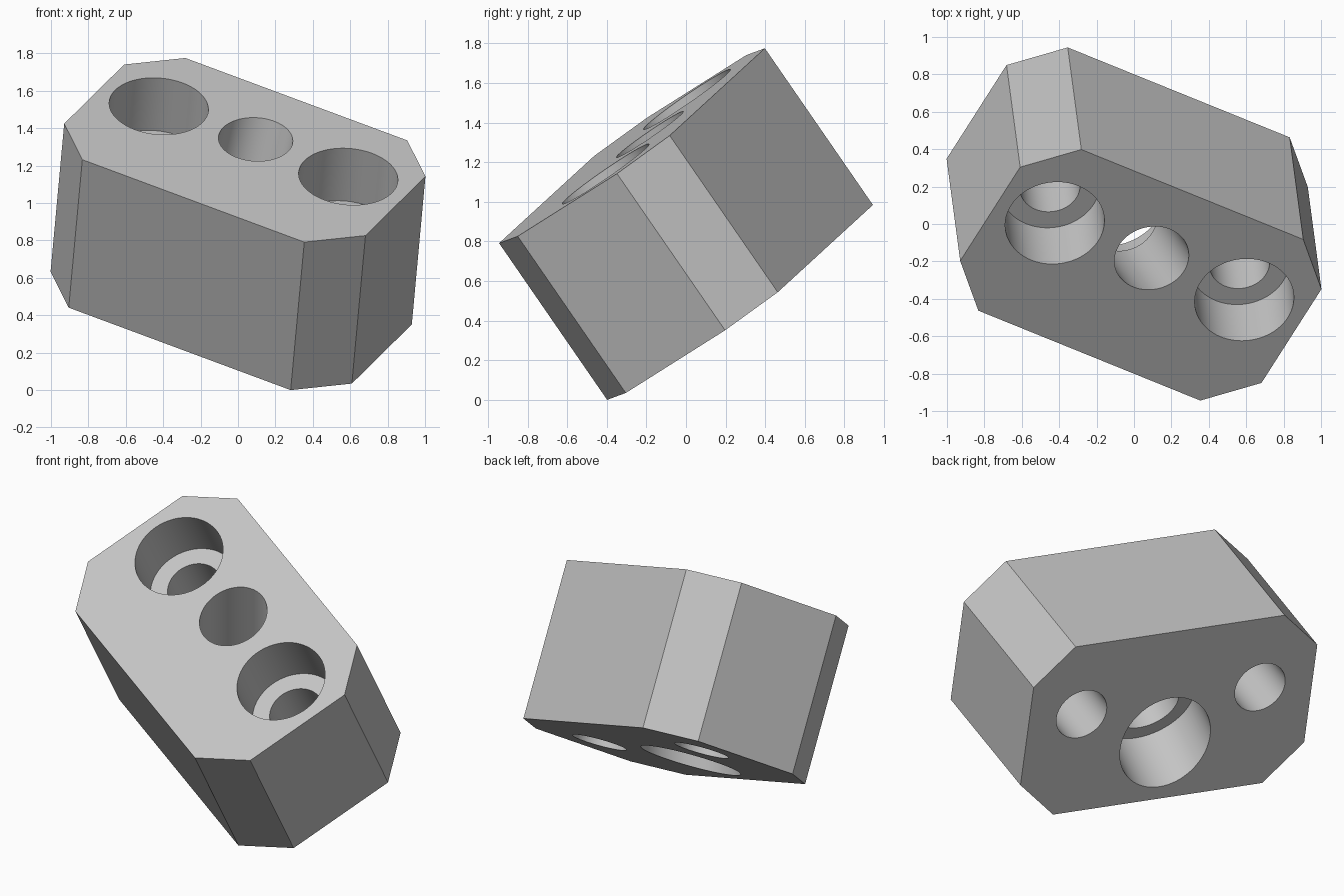
import bpy, bmesh, math
from mathutils import Matrix, Vector

if "Cube" in bpy.data.objects:
    bpy.data.objects.remove(bpy.data.objects["Cube"], do_unlink=True)

HALF_LENGTH, HALF_WIDTH, HALF_DEPTH, CORNER = 0.919, 0.579, 0.482, 0.242

grey = bpy.data.materials.new("plain grey")
grey.use_nodes = True
colour = (0.55, 0.55, 0.55, 1)
grey.diffuse_color = colour
grey.node_tree.nodes["Principled BSDF"].inputs["Base Color"].default_value = colour


def add_object(name, bm):
    mesh = bpy.data.meshes.new(name)
    bmesh.ops.recalc_face_normals(bm, faces=bm.faces)
    bm.to_mesh(mesh)
    bm.free()
    mesh.materials.append(grey)
    obj = bpy.data.objects.new(name, mesh)
    bpy.context.collection.objects.link(obj)
    return obj


def cut_bore(block, name, radius, start, end):
    """Drill a round hole between two points."""
    start, end = Vector(start), Vector(end)
    axis = end - start
    turn = axis.to_track_quat("Z", "Y").to_matrix().to_4x4()
    bm = bmesh.new()
    bmesh.ops.create_cone(bm, cap_ends=True, segments=96, radius1=radius, radius2=radius,
                          depth=axis.length, matrix=Matrix.Translation((start + end) / 2) @ turn)
    cutter = add_object(name, bm)
    cutter.hide_render = True
    mod = block.modifiers.new(name, "BOOLEAN")
    mod.operation, mod.solver, mod.object = "DIFFERENCE", "EXACT", cutter
    bpy.context.view_layer.objects.active = block
    bpy.ops.object.modifier_apply(modifier=name)
    bpy.data.objects.remove(cutter, do_unlink=True)


# Block with four chamfered corners
l, w, c = HALF_LENGTH, HALF_WIDTH, CORNER
quarter = [(l, w - c), (l - c, w)]
outline = (quarter + [(-x, y) for x, y in reversed(quarter)]
           + [(-x, -y) for x, y in quarter] + [(x, -y) for x, y in reversed(quarter)])
bm = bmesh.new()
base = bm.faces.new([bm.verts.new((x, y, -HALF_DEPTH)) for x, y in outline])
grown = bmesh.ops.extrude_face_region(bm, geom=[base])["geom"]
bmesh.ops.translate(bm, vec=(0, 0, 2 * HALF_DEPTH),
                    verts=[e for e in grown if isinstance(e, bmesh.types.BMVert)])
block = add_object("chamfered_block", bm)

# Two straight screw holes, counterbored from the top
for side in (-1, 1):
    x, y = side * 0.578, 0.098
    cut_bore(block, "screw_hole", 0.162, (x, y, -1), (x, y, 1))
    cut_bore(block, "screw_counterbore", 0.266, (x, y, HALF_DEPTH - 0.342), (x, y, 1))

# Slanted middle hole, counterbored from the underside
def along(z):
    return (0, -0.034 + 0.323 * z, z)

cut_bore(block, "slanted_hole", 0.197, along(-1), along(1))
cut_bore(block, "slanted_counterbore", 0.291, along(-1), along(-HALF_DEPTH + 0.27))

# Tip the block into its pose
long_axis = Vector((0.8765, -0.355, -0.3255)).normalized()
normal = Vector((0.0726, -0.565, 0.822))
normal = (normal - long_axis * normal.dot(long_axis)).normalized()
cross = normal.cross(long_axis)
pose = Matrix((long_axis, cross, normal)).transposed().to_4x4()
block.data.transform(Matrix.Translation((0, 0, 0.89)) @ pose)
lowest = min(v.co.z for v in block.data.vertices)
block.data.transform(Matrix.Translation((0, 0, -lowest)))

bpy.ops.object.select_all(action="DESELECT")
block.select_set(True)
bpy.context.view_layer.objects.active = block
bpy.ops.object.shade_smooth_by_angle(angle=math.radians(25))
